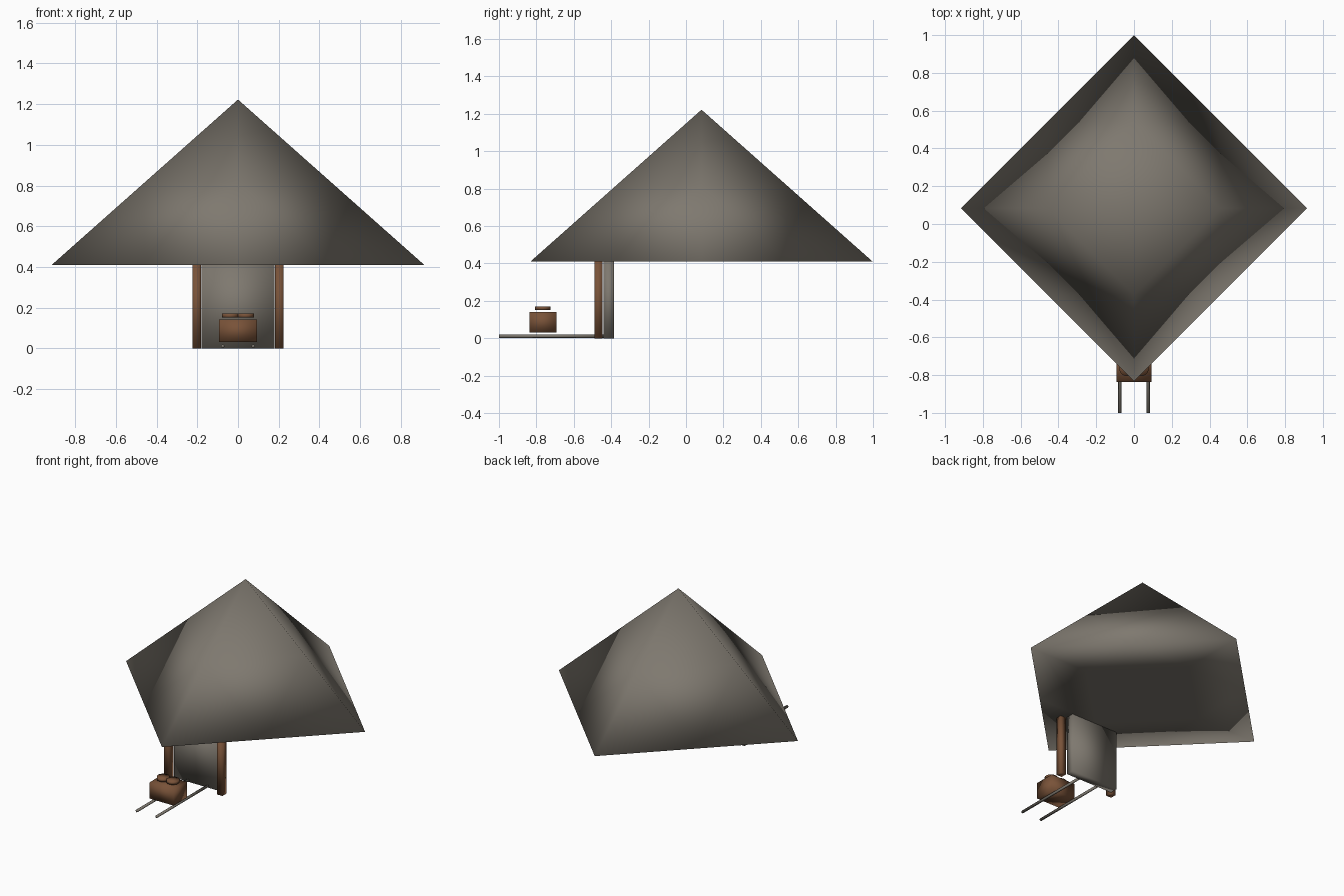
import bpy
import bmesh
import math
from mathutils import Matrix, Vector

if "Cube" in bpy.data.objects:
    bpy.data.objects.remove(bpy.data.objects["Cube"])


def material(name, rgb):
    m = bpy.data.materials.new(name)
    m.diffuse_color = (*rgb, 1.0)
    m.use_nodes = True
    m.node_tree.nodes["Principled BSDF"].inputs["Base Color"].default_value = m.diffuse_color
    return m


STONE = material("warm_grey", (0.21, 0.19, 0.16))
WOOD = material("brown_wood", (0.19, 0.085, 0.04))


def finish(name, bm, mat):
    """Turn a bmesh into a smooth shaded object with one material."""
    bmesh.ops.recalc_face_normals(bm, faces=bm.faces)
    for f in bm.faces:
        f.smooth = True
    mesh = bpy.data.meshes.new(name)
    bm.to_mesh(mesh)
    bm.free()
    mesh.materials.append(mat)
    obj = bpy.data.objects.new(name, mesh)
    bpy.context.collection.objects.link(obj)
    return obj


def box(name, low, high, mat):
    low, high = Vector(low), Vector(high)
    bm = bmesh.new()
    place = Matrix.Translation((low + high) / 2) @ Matrix.Diagonal((*(high - low), 1))
    bmesh.ops.create_cube(bm, size=1, matrix=place)
    return finish(name, bm, mat)


def cylinder(name, centre, radius, length, sides, mat, along_y=False):
    bm = bmesh.new()
    place = Matrix.Translation(centre)
    if along_y:
        place = place @ Matrix.Rotation(math.pi / 2, 4, 'X')
    bmesh.ops.create_cone(bm, cap_ends=True, segments=sides, radius1=radius,
                          radius2=radius, depth=length, matrix=place)
    return finish(name, bm, mat)


# Four-sided pyramid roof with a closed, fanned underside
bm = bmesh.new()
RADIUS, MID_Y, EAVES, PEAK = 0.915, 0.083, 0.41, 1.222
apex = bm.verts.new((0, MID_Y, PEAK))
hub = bm.verts.new((0, MID_Y, EAVES))
rim = [bm.verts.new((RADIUS * math.cos(i * math.pi / 2),
                     MID_Y + RADIUS * math.sin(i * math.pi / 2), EAVES)) for i in range(4)]
for i in range(4):
    a, b = rim[i], rim[(i + 1) % 4]
    bm.faces.new((a, b, apex))
    bm.faces.new((b, a, hub))
bmesh.ops.subdivide_edges(bm, edges=bm.edges[:], cuts=1, use_grid_fill=True)
finish("roof", bm, STONE)

# Entrance door slab
box("door", (-0.18, -0.44, 0), (0.18, -0.384, 0.415), STONE)

# Posts, rails and lids in left and right pairs
for side, s in (("left", -1), ("right", 1)):
    box(side + "_post", (s * 0.203 - 0.021, -0.49, 0),
        (s * 0.203 + 0.021, -0.447, 0.415), WOOD)
    cylinder(side + "_rail", (s * 0.075, -0.705, 0.011), 0.009, 0.59, 8, STONE, along_y=True)
    cylinder(side + "_lid", (s * 0.037, -0.765, 0.161), 0.041, 0.02, 16, WOOD)

# Cart body floating above the rails
box("cart_body", (-0.093, -0.837, 0.031), (0.093, -0.692, 0.141), WOOD)
